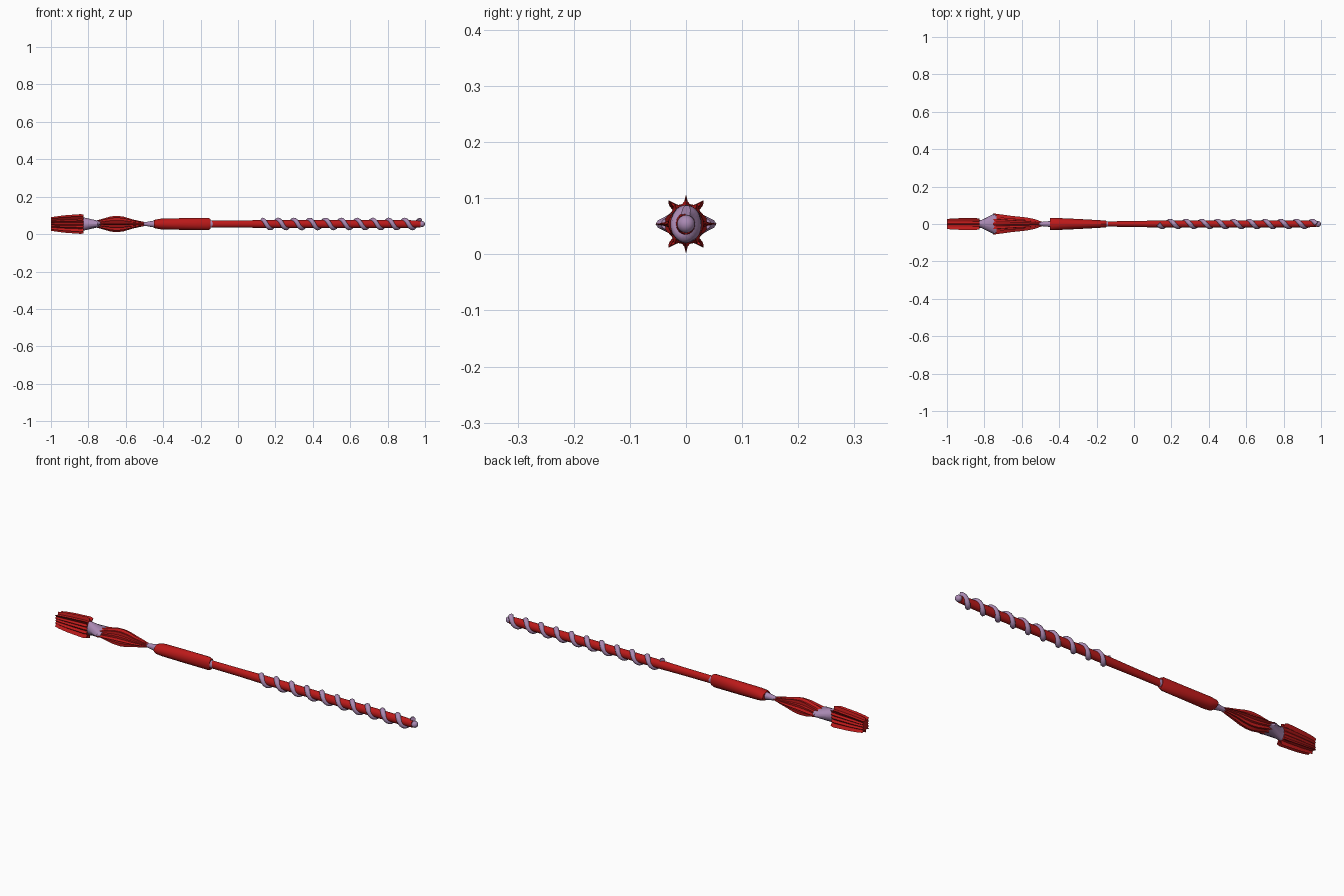
import bpy, bmesh, math

if "Cube" in bpy.data.objects:
    bpy.data.objects.remove(bpy.data.objects["Cube"])

ZC = 0.054  # height of the wand axis


def material(name, rgb):
    m = bpy.data.materials.new(name)
    m.diffuse_color = (*rgb, 1)
    m.use_nodes = True
    m.node_tree.nodes["Principled BSDF"].inputs["Base Color"].default_value = m.diffuse_color
    return m


RED = material("red", (0.5, 0.01, 0.01))
LILAC = material("lilac", (0.4, 0.25, 0.45))


def loft(name, mat, rings, smooth=30):
    """Skin a list of rings, each a list of (x, y, z) points, and cap the ends."""
    bm = bmesh.new()
    vs = [[bm.verts.new((x, y, z + ZC)) for x, y, z in r] for r in rings]
    n = len(vs[0])
    for a, b in zip(vs, vs[1:]):
        for i in range(n):
            j = (i + 1) % n
            bm.faces.new((a[i], a[j], b[j], b[i]))
    bm.faces.new(vs[0])
    bm.faces.new(vs[-1])
    bmesh.ops.recalc_face_normals(bm, faces=bm.faces)
    me = bpy.data.meshes.new(name)
    bm.to_mesh(me)
    bm.free()
    ob = bpy.data.objects.new(name, me)
    bpy.context.collection.objects.link(ob)
    me.materials.append(mat)
    bpy.ops.object.select_all(action='DESELECT')
    bpy.context.view_layer.objects.active = ob
    ob.select_set(True)
    bpy.ops.object.shade_smooth_by_angle(angle=math.radians(smooth))
    return ob


def oval(x, ry, rz, n=16):
    return [(x, ry * math.cos(2 * math.pi * i / n), rz * math.sin(2 * math.pi * i / n))
            for i in range(n)]


def ovals(name, mat, stations, n=16):
    return loft(name, mat, [oval(*s, n) for s in stations])


def mirrored(quarter):
    """Mirror a quarter outline (from the +y axis to the +z axis) to a full ring."""
    half = quarter + [(-y, z) for y, z in quarter[-2::-1]]
    return half + [(y, -z) for y, z in half[-2:0:-1]]


def fluted(name, mat, quarter, stations):
    ring = mirrored(quarter)
    return loft(name, mat, [[(x, y * sy, z * sz) for y, z in ring]
                            for x, sy, sz in stations], 20)


# Fluted pommel: thin fins above and below, ridged corners and sides
fluted("pommel", RED,
       [(0.027, 0), (0.02, 0.009), (0.03, 0.018), (0.021, 0.026), (0.031, 0.042),
        (0.014, 0.034), (0.004, 0.036), (0, 0.053)],
       [(-1, 0.85, 0.68), (-0.975, 0.95, 0.76), (-0.93, 1, 0.87), (-0.84, 1, 1),
        (-0.825, 0.9, 0.93)])

# Flared collar between pommel and bulb
ovals("collar", LILAC, [(-0.84, 0.018, 0.036), (-0.815, 0.022, 0.033),
                        (-0.75, 0.054, 0.018), (-0.735, 0.045, 0.017)])

# Fluted grip bulb: pointed fins at the sides
fluted("grip_bulb", RED,
       [(0.057, 0), (0.038, 0.006), (0.039, 0.017), (0.028, 0.02), (0.027, 0.035),
        (0.012, 0.033), (0, 0.044)],
       [(-0.755, 1, 0.45), (-0.72, 0.92, 0.66), (-0.68, 0.82, 0.92), (-0.645, 0.74, 1),
        (-0.61, 0.68, 0.88), (-0.57, 0.6, 0.6), (-0.53, 0.45, 0.38), (-0.49, 0.2, 0.2)])

# Neck, handle and ferrule
ovals("neck", LILAC, [(-0.51, 0.011, 0.01), (-0.49, 0.012, 0.011), (-0.435, 0.017, 0.021)])
ovals("handle", RED, [(-0.448, 0.031, 0.02), (-0.44, 0.033, 0.024), (-0.41, 0.032, 0.029),
                      (-0.3, 0.027, 0.031), (-0.16, 0.019, 0.033), (-0.148, 0.017, 0.027)])
ovals("ferrule", LILAC, [(-0.155, 0.015, 0.02), (-0.133, 0.014, 0.018)])

# Shaft and rounded tip
ovals("shaft", RED, [(-0.14, 0.014, 0.019), (0, 0.016, 0.019), (0.15, 0.019, 0.021),
                     (0.9, 0.019, 0.021), (0.975, 0.016, 0.018)])
bpy.ops.mesh.primitive_uv_sphere_add(segments=16, ring_count=10, radius=0.016,
                                     location=(0.984, 0, ZC))
tip = bpy.context.object
tip.name = "tip"
tip.data.materials.append(LILAC)
bpy.ops.object.shade_smooth_by_angle(angle=math.radians(40))

# Spiral vine wound around the shaft
TURNS, STEPS = 10, 20
cu = bpy.data.curves.new("spiral_vine", 'CURVE')
cu.dimensions = '3D'
cu.bevel_depth = 0.0125
cu.bevel_resolution = 2
cu.use_fill_caps = True
sp = cu.splines.new('POLY')
sp.points.add(TURNS * STEPS)
for i, p in enumerate(sp.points):
    t = i / (TURNS * STEPS)
    a = math.pi / 2 + 2 * math.pi * TURNS * t
    p.co = (0.13 + 0.845 * t, 0.0155 * math.cos(a), ZC + 0.0215 * math.sin(a), 1)
cu.materials.append(LILAC)
vine = bpy.data.objects.new("spiral_vine", cu)
bpy.context.collection.objects.link(vine)
bpy.ops.object.select_all(action='DESELECT')
bpy.context.view_layer.objects.active = vine
vine.select_set(True)
bpy.ops.object.convert(target='MESH')
bpy.ops.object.shade_smooth_by_angle(angle=math.radians(50))
